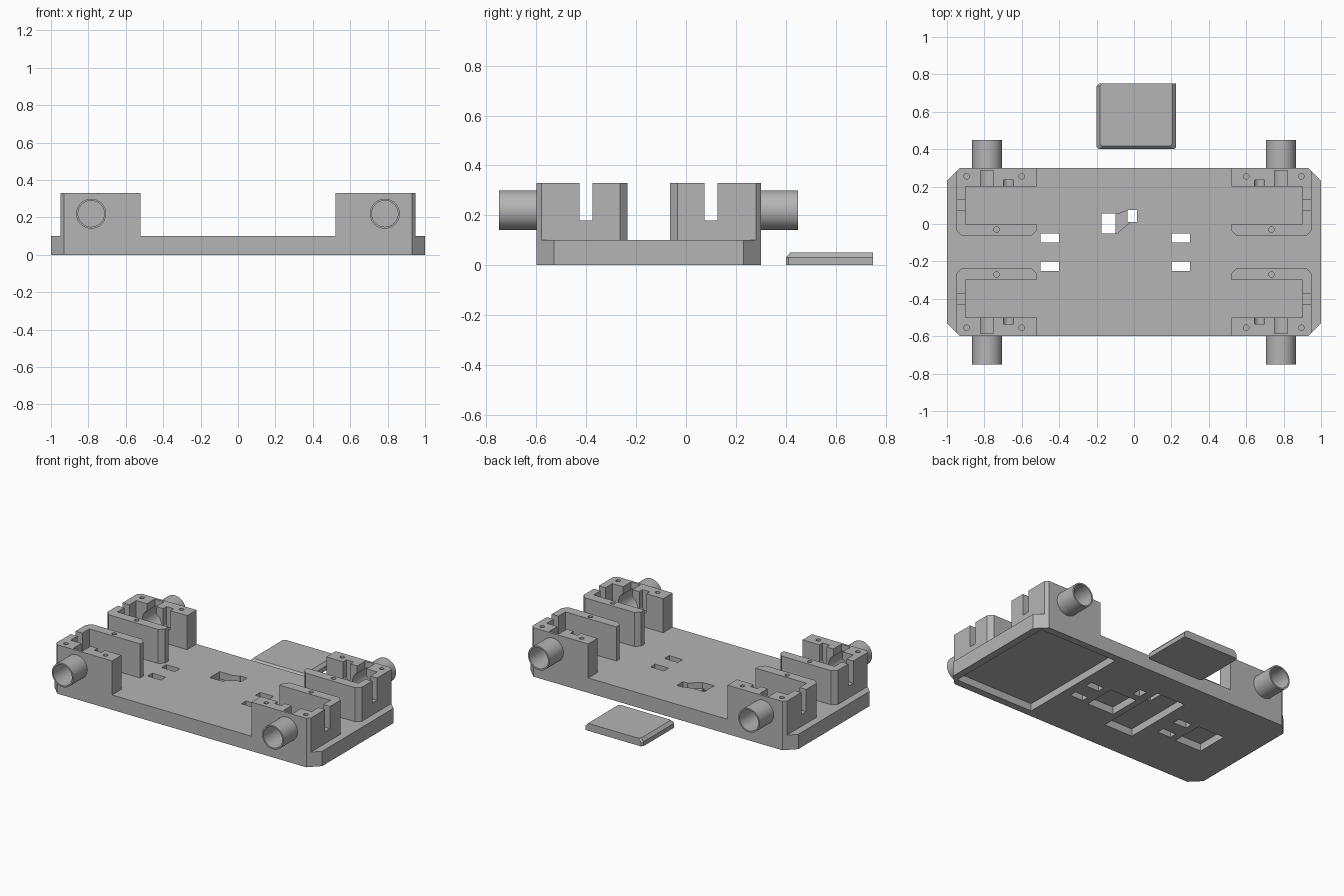
import bpy, bmesh, math

if "Cube" in bpy.data.objects:
    bpy.data.objects.remove(bpy.data.objects["Cube"])

grey = bpy.data.materials.new("mid_grey")
grey.diffuse_color = (0.46, 0.46, 0.46, 1)
grey.use_nodes = True
grey.node_tree.nodes["Principled BSDF"].inputs["Base Color"].default_value = grey.diffuse_color


def loft(name, rings):
    """Closed solid through a list of matching point rings."""
    bm = bmesh.new()
    rows = [[bm.verts.new(p) for p in ring] for ring in rings]
    n = len(rows[0])
    for a, b in zip(rows, rows[1:]):
        for i in range(n):
            j = (i + 1) % n
            bm.faces.new((a[i], a[j], b[j], b[i]))
    bm.faces.new(rows[0][::-1])
    bm.faces.new(rows[-1])
    bmesh.ops.recalc_face_normals(bm, faces=bm.faces)
    mesh = bpy.data.meshes.new(name)
    bm.to_mesh(mesh)
    bm.free()
    ob = bpy.data.objects.new(name, mesh)
    bpy.context.collection.objects.link(ob)
    mesh.materials.append(grey)
    return ob


def rect(x0, x1, y0, y1):
    return [(x0, y0), (x1, y0), (x1, y1), (x0, y1)]


def circle(cx, cy, r, n=40):
    return [(cx + r * math.cos(2 * math.pi * i / n),
             cy + r * math.sin(2 * math.pi * i / n)) for i in range(n)]


def upright(name, pts, z0, z1, place=lambda x, y, z: (x, y, z)):
    return loft(name, [[place(x, y, z) for x, y in pts] for z in (z0, z1)])


def along_y(name, pts, y0, y1, place):
    return loft(name, [[place(x, y, z) for x, z in pts] for y in (y0, y1)])


def cut(ob, cutters):
    for c in cutters:
        c.hide_render = True
        m = ob.modifiers.new("cut", 'BOOLEAN')
        m.operation = 'DIFFERENCE'
        m.solver = 'EXACT'
        m.object = c
        bpy.context.view_layer.objects.active = ob
        bpy.ops.object.modifier_apply(modifier=m.name)
        bpy.data.objects.remove(c)


def smooth(ob):
    bpy.ops.object.select_all(action='DESELECT')
    ob.select_set(True)
    bpy.context.view_layer.objects.active = ob
    bpy.ops.object.shade_smooth_by_angle(angle=math.radians(25))


# Base plate with chamfered corners
base = upright("base_plate", [(-0.93, -0.6), (0.93, -0.6), (1, -0.53), (1, 0.23),
                              (0.93, 0.3), (-0.93, 0.3), (-1, 0.23), (-1, -0.53)], 0, 0.1)
cutters = []
# Recesses in the underside
for r in [(0.36, 0.95, -0.55, 0.25), (-0.05, 0.15, -0.26, -0.04),
          (-0.75, -0.55, -0.26, -0.04), (-0.31, -0.095, -0.39, 0.11)]:
    cutters.append(upright("recess_cutter", rect(*r), -0.05, 0.05))
# Strap slots and cable holes right through
for x in (-0.5, 0.2):
    for y in (-0.25, -0.1):
        cutters.append(upright("slot_cutter", rect(x, x + 0.1, y, y + 0.05), -0.1, 0.2))
cutters.append(upright("hole_cutter", rect(-0.175, -0.1, -0.05, 0.055), -0.1, 0.2))
cutters.append(upright("hole_cutter", rect(-0.035, 0.015, 0.01, 0.075), -0.1, 0.2))
# Channel joining the two cable holes
cutters.append(upright("channel_cutter",
                       [(-0.11, -0.05), (-0.09, -0.05), (-0.02, 0.01), (0.01, 0.012),
                        (0.01, 0.073), (-0.04, 0.07), (-0.085, 0.054), (-0.11, 0.054)],
                       0.06, 0.2))
cut(base, cutters)

# Four corner brackets: U-shaped walls with axle tubes
U = [(0.52, 0.45), (0.93, 0.45), (0.95, 0.43), (0.95, 0.115), (0.92, 0.085),
     (0.55, 0.085), (0.52, 0.115), (0.52, 0.15), (0.90, 0.15), (0.90, 0.35), (0.52, 0.35)]
for sx, side in ((-1, "left"), (1, "right")):
    for sy, end in ((-1, "front"), (1, "back")):
        def place(x, v, z, sx=sx, sy=sy):
            return (sx * x, -0.15 + sy * v, z)
        bracket = upright(f"{end}_{side}_bracket", U, 0.1, 0.33, place)
        cutters = [
            # slot in the end wall
            upright("c", rect(0.88, 1.0, 0.225, 0.277), 0.18, 0.4, place),
            # axle bore and the slots opening it upward
            along_y("c", circle(0.785, 0.22, 0.07), 0.3, 0.5, place),
            upright("c", rect(0.75, 0.82, 0.3, 0.435), 0.22, 0.4, place),
            along_y("c", circle(0.672, 0.22, 0.028, 20), 0.3, 0.385, place),
            upright("c", rect(0.645, 0.699, 0.3, 0.385), 0.22, 0.4, place)]
        # screw holes
        for x, v in ((0.895, 0.405), (0.6, 0.405), (0.735, 0.12)):
            cutters.append(upright("c", circle(x, v, 0.015, 16), 0.23, 0.4, place))
        cut(bracket, cutters)
        smooth(bracket)
        # Hollow axle tube
        tube = along_y(f"{end}_{side}_tube", circle(0.785, 0.22, 0.08), 0.45, 0.6, place)
        cut(tube, [along_y("c", circle(0.785, 0.22, 0.07), 0.4, 0.7, place)])
        smooth(tube)


# Loose sliding lid, bevelled on three upper edges
def lid_ring(i, z):
    x0, x1, y0, y1, c = -0.2 + i, 0.225 - i, 0.4 + i, 0.75, 0.012
    return [(x, y, z) for x, y in ((x0 + c, y0), (x1 - c, y0), (x1, y0 + c), (x1, y1),
                                   (x0 + c, y1), (x0, y1 - c), (x0, y0 + c))]


loft("loose_lid", [lid_ring(0, 0), lid_ring(0, 0.03), lid_ring(0.018, 0.05)])
